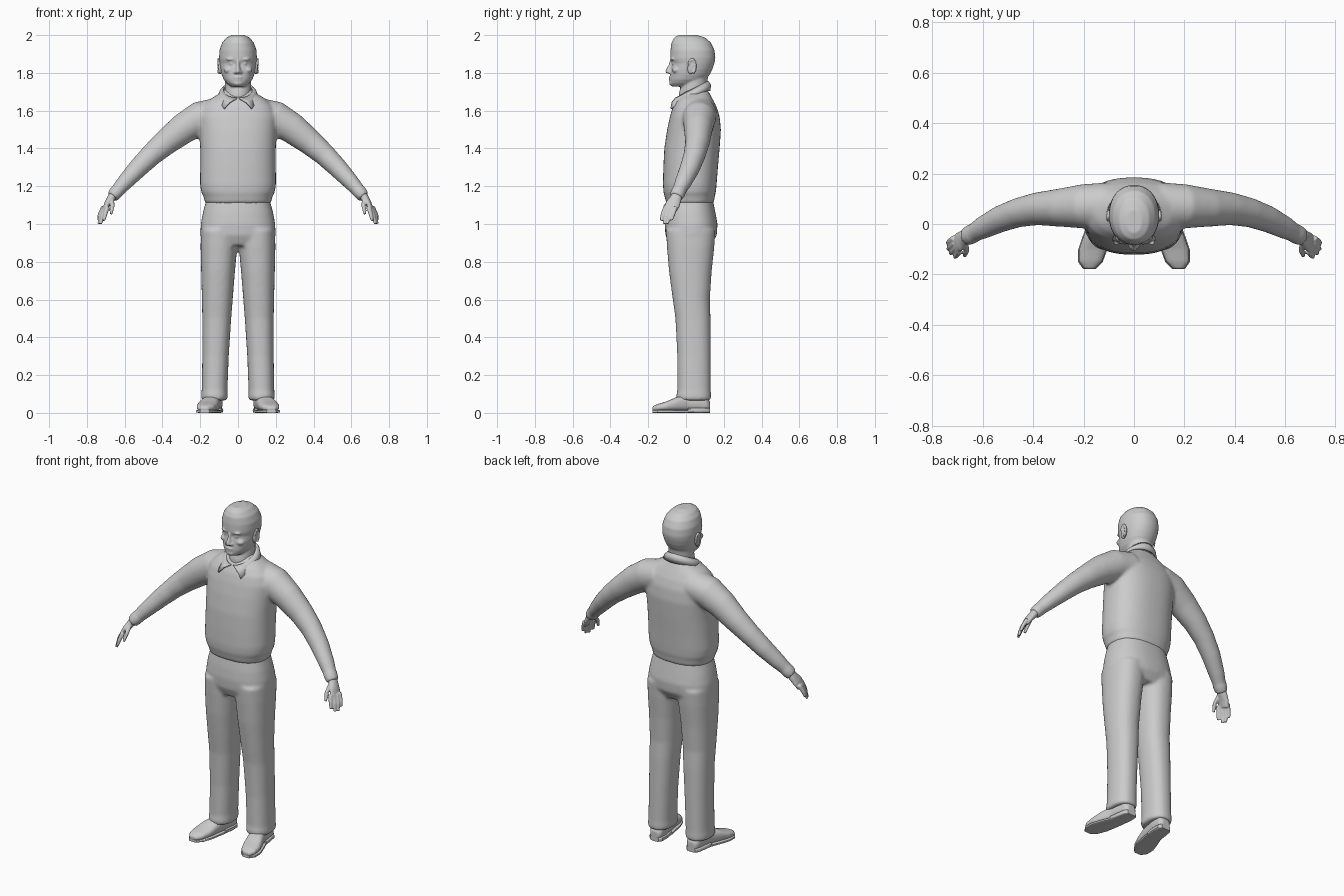
import bpy, bmesh, math
from mathutils import Vector, Matrix

grey = bpy.data.materials.new("plain_grey")
grey.diffuse_color = (0.6, 0.6, 0.6, 1)


def loft(bm, rings, n=32, p=2.0):
    """Closed skin through (centre, half-axis u, half-axis v) superellipse rings."""
    loops = []
    for c, u, v in rings:
        loop = []
        for i in range(n):
            a = 2 * math.pi * i / n
            ca, sa = math.cos(a), math.sin(a)
            loop.append(bm.verts.new(
                Vector(c) + Vector(u) * math.copysign(abs(ca) ** (2 / p), ca)
                + Vector(v) * math.copysign(abs(sa) ** (2 / p), sa)))
        loops.append(loop)
    for a, b in zip(loops, loops[1:]):
        for i in range(n):
            bm.faces.new((a[i], a[(i + 1) % n], b[(i + 1) % n], b[i]))
    bm.faces.new(loops[0][::-1])
    bm.faces.new(loops[-1])


def upright(z, x0, x1, y0, y1):
    """Level ring filling the given x and y range."""
    return (((x0 + x1) / 2, (y0 + y1) / 2, z), ((x1 - x0) / 2, 0, 0), (0, (y1 - y0) / 2, 0))


def limb(bm, pts, side, n=24):
    """Tube along (x, y, z, half width in y, half thickness) points."""
    cs = [Vector((side * q[0], q[1], q[2])) for q in pts]
    rings = []
    for i, q in enumerate(pts):
        t = (cs[min(i + 1, len(cs) - 1)] - cs[max(i - 1, 0)]).normalized()
        u = Vector((0, 1, 0))
        u = (u - t * u.dot(t)).normalized()
        rings.append((cs[i], u * q[3], t.cross(u) * q[4]))
    loft(bm, rings, n)


def blob(bm, c, r, rot=0.0):
    m = Matrix.Translation(c) @ Matrix.Rotation(rot, 4, 'X') @ Matrix.Diagonal((*r, 1))
    bmesh.ops.create_uvsphere(bm, u_segments=20, v_segments=12, radius=1, matrix=m)


def finish(name, bm, voxel=0, smooth=0):
    """Make the object, fusing overlapping volumes when a voxel size is given."""
    bmesh.ops.recalc_face_normals(bm, faces=bm.faces)
    me = bpy.data.meshes.new(name)
    bm.to_mesh(me)
    bm.free()
    me.materials.append(grey)
    ob = bpy.data.objects.new(name, me)
    bpy.context.collection.objects.link(ob)
    bpy.context.view_layer.objects.active = ob
    ob.select_set(True)
    bpy.ops.object.shade_smooth()
    ob.select_set(False)
    if voxel:
        m = ob.modifiers.new("fuse", 'REMESH')
        m.mode = 'VOXEL'
        m.voxel_size = voxel
        m.use_smooth_shade = True
        s = ob.modifiers.new("soften", 'SMOOTH')
        s.factor = 0.5
        s.iterations = smooth
    return ob


# sweater: torso, then sleeves
bm = bmesh.new()
torso = [(1.108, .174, -.104, .147), (1.15, .184, -.114, .153), (1.165, .194, -.119, .158),
         (1.21, .201, -.122, .162), (1.3, .2, -.12, .169), (1.4, .2, -.115, .178),
         (1.5, .205, -.1, .185), (1.57, .208, -.085, .178), (1.62, .19, -.07, .162),
         (1.66, .15, -.048, .142), (1.69, .1, -.024, .126), (1.71, .08, -.005, .115)]
loft(bm, [upright(z, -w, w, a, b) for z, w, a, b in torso], 48, 2.4)
sleeve = [(.1, .075, 1.585, .09, .085), (.2, .07, 1.56, .088, .09), (.29, .065, 1.505, .076, .081),
          (.385, .06, 1.43, .065, .068), (.46, .045, 1.365, .058, .059), (.53, .02, 1.295, .053, .052),
          (.6, -.015, 1.22, .045, .043), (.635, -.035, 1.18, .037, .036),
          (.642, -.039, 1.172, .041, .038), (.667, -.052, 1.143, .036, .033)]
for s in (-1, 1):
    limb(bm, sleeve, s, 32)
finish("sweater", bm, .009, 8)

# trousers: hips, then legs
bm = bmesh.new()
hips = [(1.14, .165, -.095, .14), (1.06, .186, -.108, .156), (1.0, .197, -.113, .167),
        (.94, .199, -.109, .163), (.885, .16, -.085, .13)]
loft(bm, [upright(z, -w, w, a, b) for z, w, a, b in hips], 48, 2.4)
leg = [(.97, .005, .196, -.106, .156), (.88, .004, .198, -.101, .15), (.75, .016, .195, -.09, .136),
       (.6, .028, .191, -.07, .126), (.5, .036, .189, -.056, .13), (.3, .049, .189, -.046, .131),
       (.12, .056, .192, -.046, .131), (.09, .054, .195, -.052, .133), (.066, .056, .193, -.048, .132)]
for s in (-1, 1):
    loft(bm, [upright(z, s * a, s * b, c, d) for z, a, b, c, d in leg], 36, 2.3)
finish("trousers", bm, .009, 8)

# head, neck and face
bm = bmesh.new()
skull = [(2.001, .03, -.035, .055), (1.988, .06, -.062, .1), (1.96, .084, -.077, .132),
         (1.92, .098, -.082, .151), (1.88, .1, -.083, .155), (1.868, .099, -.082, .154),
         (1.85, .097, -.074, .15), (1.82, .093, -.08, .14), (1.79, .086, -.083, .125),
         (1.765, .076, -.085, .105), (1.745, .06, -.084, .08), (1.728, .038, -.074, .05)]
loft(bm, [upright(z, -w, w, a, b) for z, w, a, b in skull], 48, 2.15)
neck = [(1.84, .07, -.01, .13), (1.76, .069, -.02, .113), (1.69, .069, -.038, .112), (1.6, .075, -.04, .115)]
loft(bm, [upright(z, -w, w, a, b) for z, w, a, b in neck])
nose = [(1.872, .009, -.084), (1.84, .01, -.094), (1.815, .014, -.109), (1.803, .017, -.11), (1.797, .012, -.1)]
loft(bm, [upright(z, -w, w, y, -.05) for z, w, y in nose], 20)
blob(bm, (0, -.07, 1.746), (.028, .02, .016))
blob(bm, (0, -.078, 1.776), (.026, .014, .007))
blob(bm, (0, -.077, 1.764), (.022, .014, .006))
for s in (-1, 1):
    blob(bm, (s * .034, -.062, 1.849), (.014, .013, .009))
    blob(bm, (s * .036, -.068, 1.872), (.026, .014, .008))
    blob(bm, (s * .014, -.086, 1.803), (.009, .012, .008))
    blob(bm, (s * .05, -.05, 1.815), (.026, .024, .018))
finish("head", bm, .005, 4)

# ears: rim around a hollow
bm = bmesh.new()
for s in (-1, 1):
    blob(bm, (s * .094, .03, 1.832), (.011, .022, .04), -.2)
    for i in range(10):
        a = math.radians(-60 + i * 24)
        blob(bm, (s * .103, .032 + .018 * math.cos(a), 1.835 + .036 * math.sin(a)), (.006, .007, .009))
finish("ears", bm, .004, 3)

# shirt collar with two front points
bm = bmesh.new()
rows, N = [], 24
for s in (-1, 1):
    rows = []
    for i in range(N + 1):
        k = i / N
        a, b = math.radians(4 + 176 * k), math.radians(46 + 134 * k)
        top = Vector((s * .077 * math.sin(a), .03 - .085 * math.cos(a), 1.71 - .045 * math.cos(a)))
        f = (1 - k) ** 3
        low = Vector((s * .103 * math.sin(b), .035 - (.09 + .075 * f) * math.cos(b), 1.705 - .095 * f))
        mid = (top + low) / 2 + Vector((s * .006 * math.sin(b), -.008 * math.cos(b), .006))
        rows.append([bm.verts.new(q) for q in (top, mid, low)])
    for r, t in zip(rows, rows[1:]):
        for j in range(2):
            bm.faces.new((r[j], r[j + 1], t[j + 1], t[j]))
bmesh.ops.remove_doubles(bm, verts=bm.verts, dist=.0005)
collar = finish("shirt_collar", bm)
m = collar.modifiers.new("thickness", 'SOLIDIFY')
m.thickness = .009
m.offset = 0

# hands: palm, four fingers, thumb
bm = bmesh.new()
fingers = [((.692, -.108, 1.09), (.703, -.124, 1.05), (.710, -.132, 1.018)),
           ((.702, -.092, 1.085), (.718, -.108, 1.04), (.727, -.117, 1.0)),
           ((.710, -.075, 1.085), (.728, -.090, 1.04), (.737, -.099, 1.0)),
           ((.713, -.056, 1.09), (.732, -.069, 1.05), (.740, -.077, 1.02)),
           ((.668, -.07, 1.135), (.664, -.108, 1.095), (.672, -.127, 1.052))]
for s in (-1, 1):
    limb(bm, [(.65, -.044, 1.17, .026, .024), (.672, -.054, 1.135, .031, .022),
              (.692, -.07, 1.105, .039, .017), (.706, -.083, 1.075, .035, .012)], s)
    for f in fingers:
        limb(bm, [(*q, r, r) for q, r in zip(f, (.0125, .011, .0075))], s, 12)
finish("hands", bm, .0045, 3)

# shoes: upper, front sole and heel, toes turned out
upper = [(.127, .122, .025, .06), (.11, .122, .04, .085), (.06, .126, .045, .1), (.01, .133, .044, .098),
         (-.05, .15, .051, .084), (-.1, .163, .055, .062), (-.15, .173, .046, .047), (-.178, .177, .022, .034)]
bm = bmesh.new()
sole = bmesh.new()
for s in (-1, 1):
    loft(bm, [((s * x, y, .008 + (h - .008) / 2), (w, 0, 0), (0, 0, (h - .008) / 2))
              for y, x, w, h in upper], 28, 2.6)
    for part, drop in ((upper[:4], .026), (upper[3:], .016)):
        loft(sole, [((s * x, y, drop / 2), (w + .003, 0, 0), (0, 0, drop / 2))
                    for y, x, w, h in part], 24, 5)
finish("shoe_uppers", bm, .007, 4)
soles = finish("shoe_soles", sole)
bpy.context.view_layer.objects.active = soles
soles.select_set(True)
bpy.ops.object.shade_smooth_by_angle(angle=math.radians(35))
